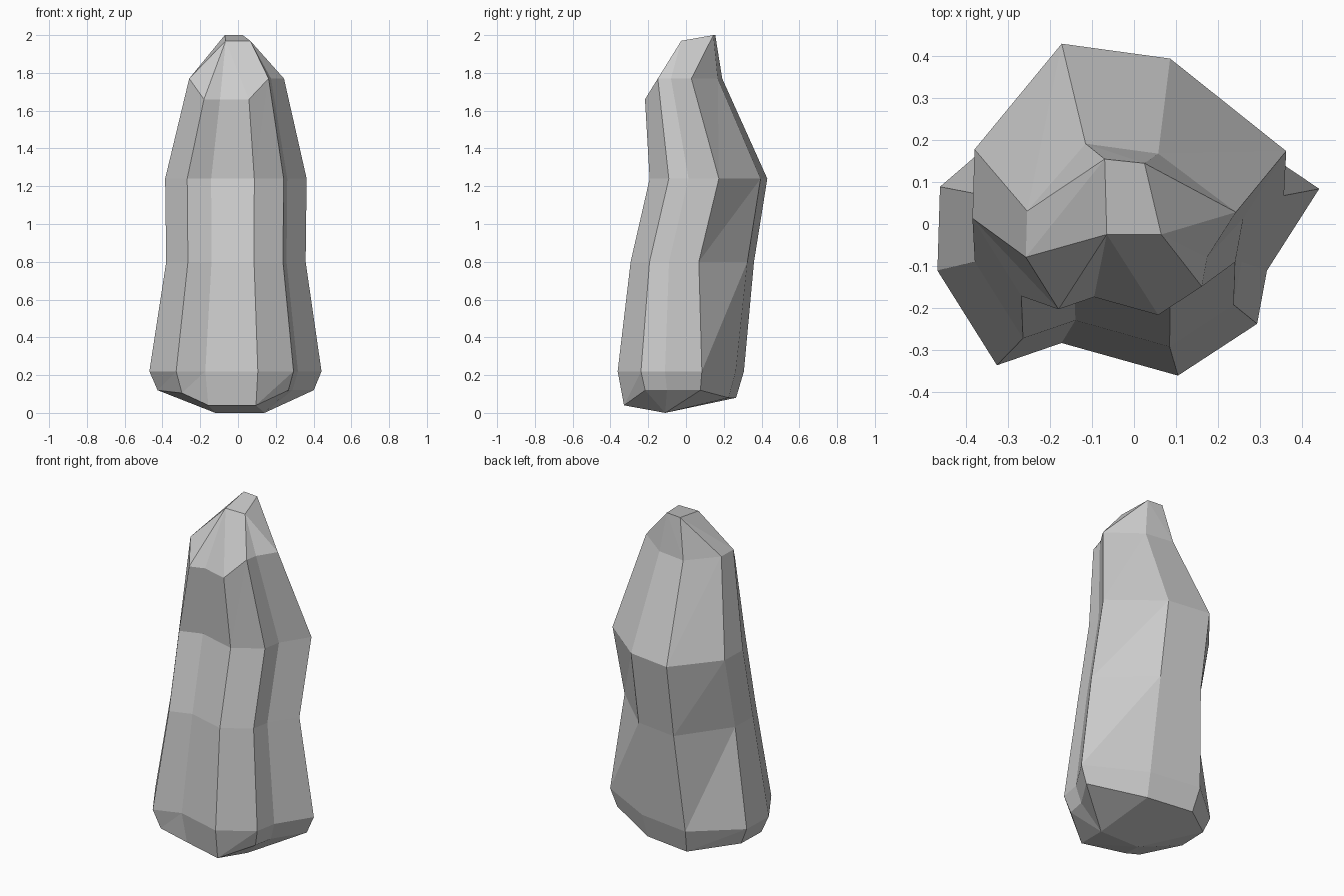
import bpy, bmesh

if "Cube" in bpy.data.objects:
    bpy.data.objects.remove(bpy.data.objects["Cube"])

# Rock cross-section at mid height, counter-clockwise from the front right corner
section = [(.238, -.193), (.257, -.09), (.358, .068), (.085, .325), (-.17, .36),
           (-.375, .072), (-.38, -.09), (-.265, -.273), (-.14, -.23), (.085, -.293)]
BACK, FRONT = (3, 4), (7, 8, 9)

# Rings: scale, y shift, extra y shift of the back, z, z of the back, z of the front
rings = [(1.12, 0, -.138, .12, .08, .04),
         (1.235, 0, -.138, .22, .22, .22),
         (1.0, 0, 0, .80, .80, .80),
         (1.015, .105, -.04, 1.24, 1.24, 1.24),
         (.68, -.018, -.035, 1.77, 1.77, 1.66)]

bm = bmesh.new()
grid = []
for li, (s, dy, back, z, zb, zf) in enumerate(rings):
    row = []
    for i, (x, y) in enumerate(section):
        h = zb if i in BACK else zf if i in FRONT else z
        if li == 0 and i == 7:
            h = .105
        row.append(bm.verts.new((x * s, y * s + dy + (back if i in BACK else 0), h)))
    grid.append(row)

# Faceted sides, every panel split along the same diagonal
n = len(section)
for lo, up in zip(grid, grid[1:]):
    for i in range(n):
        j = (i + 1) % n
        bm.faces.new((lo[i], lo[j], up[j]))
        bm.faces.new((lo[i], up[j], up[i]))


def cap(row, points, rows):
    """Close an end: integers are ring corners, letters are the cap points."""
    pts = {k: bm.verts.new(p) for k, p in points.items()}
    for f in rows:
        bm.faces.new([pts[c] if c in pts else row[int(c)] for c in f])


# Slanted chipped peak
cap(grid[-1],
    {"a": (-.07, .155, 2), "b": (.025, .145, 2), "c": (-.065, -.025, 1.97), "d": (.065, -.025, 1.97)},
    ["23b", "34b", "4ab", "45a", "56a", "6ca", "67c", "78c", "89c",
     "9dc", "90d", "01d", "12d", "2bd", "acdb"])
# Keel-like underside
cap(grid[0], {"a": (-.12, -.11, 0), "b": (.14, -.11, 0)},
    ["32b", "43b", "4ba", "54a", "65a", "76a", "87a", "98a", "9ab", "09b", "10b", "21b"])

bmesh.ops.recalc_face_normals(bm, faces=bm.faces[:])
mesh = bpy.data.meshes.new("standing_rock")
bm.to_mesh(mesh)
bm.free()
rock = bpy.data.objects.new("standing_rock", mesh)
bpy.context.collection.objects.link(rock)
